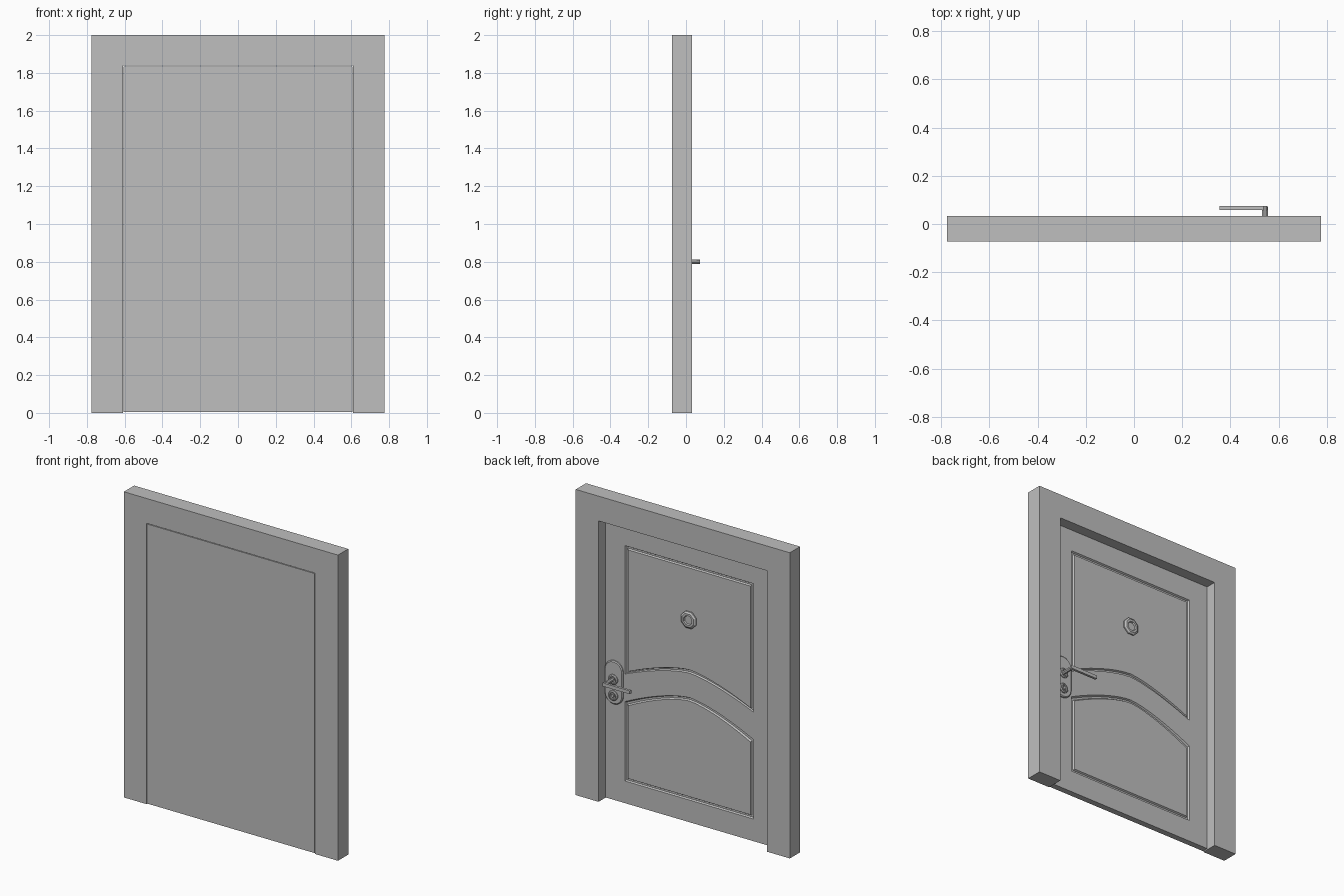
import bpy, bmesh, math
from mathutils import Matrix, Vector

cube = bpy.data.objects.get("Cube")
if cube:
    bpy.data.objects.remove(cube, do_unlink=True)

grey = bpy.data.materials.new("plain_grey")
grey.use_nodes = True
COLOR = (0.52, 0.52, 0.52, 1)
grey.diffuse_color = COLOR
grey.node_tree.nodes["Principled BSDF"].inputs["Base Color"].default_value = COLOR

FRONT, BACK, LEAF = -0.073, 0.033, -0.033   # depths of frame faces and door leaf


def finish(name, bm):
    bmesh.ops.recalc_face_normals(bm, faces=bm.faces)
    mesh = bpy.data.meshes.new(name)
    bm.to_mesh(mesh)
    bm.free()
    mesh.materials.append(grey)
    obj = bpy.data.objects.new(name, mesh)
    bpy.context.collection.objects.link(obj)
    return obj


def loop(bm, points, y):
    return [bm.verts.new((x, y, z)) for x, z in points]


def bridge(bm, a, b):
    n = len(a)
    for i in range(n):
        j = (i + 1) % n
        bm.faces.new((a[i], a[j], b[j], b[i]))


def layered(name, rings):
    """Stack of (outline, depth) rings, closed at both ends."""
    bm = bmesh.new()
    loops = [loop(bm, pts, y) for pts, y in rings]
    for a, b in zip(loops, loops[1:]):
        bridge(bm, a, b)
    bm.faces.new(loops[0])
    bm.faces.new(loops[-1])
    return finish(name, bm)


def circle(cx, cz, r, n):
    return [(cx + r * math.cos(2 * math.pi * (i + .5) / n),
             cz + r * math.sin(2 * math.pi * (i + .5) / n)) for i in range(n)]


def turned(name, cx, cz, n, profile):
    return layered(name, [(circle(cx, cz, r, n), y) for r, y in profile])


def stadium(cx, z0, z1, r, n=8):
    pts = []
    for cz, start in ((z1 - r, 0), (z0 + r, math.pi)):
        for i in range(n + 1):
            a = start + math.pi * i / n
            pts.append((cx + r * math.cos(a), cz + r * math.sin(a)))
    return pts


def rect(x0, x1, z0, z1):
    return [(x0, z0), (x1, z0), (x1, z1), (x0, z1)]


# Frame: two jambs and a head as one outline, open at the floor
W, H, IN, TOP = 0.775, 2.0, 0.61, 1.838
outline = [(-W, 0), (-W, H), (W, H), (W, 0), (IN, 0), (IN, TOP), (-IN, TOP), (-IN, 0)]
layered("door_frame", [(outline, FRONT), (outline, BACK)])


# Door leaf with two arched panels outlined by grooves on the back
def panel(flat, arch, rise, d):
    """Panel outline inset by d: one flat end, one arched end."""
    s = 1 if flat > arch else -1
    w, steps = 0.465 - d, 20
    pts = [(-w, flat - s * d), (w, flat - s * d)]
    for i in range(steps + 1):
        t = 1 - 2 * i / steps
        pts.append((w * t, arch + s * d + rise * (1 - abs(t) ** 1.5)))
    return pts


bm = bmesh.new()
edge = rect(-IN + .004, IN - .004, .005, TOP - .004)
front, back = loop(bm, edge, FRONT), loop(bm, edge, LEAF)
bm.faces.new(front)
bridge(bm, front, back)
fill = [bm.edges.get((back[i], back[i - 1])) for i in range(4)]
for shape in ((1.69, .85, .13), (.15, .67, .15)):
    rings = [loop(bm, panel(*shape, d), y) for d, y in
             ((0, LEAF), (.006, LEAF - .01), (.016, LEAF - .01), (.022, LEAF))]
    for a, b in zip(rings, rings[1:]):
        bridge(bm, a, b)
    bm.faces.new(rings[-1])
    fill += [bm.edges.get((rings[0][i], rings[0][i - 1])) for i in range(len(rings[0]))]
bmesh.ops.triangle_fill(bm, edges=fill, use_beauty=True, normal=Vector((0, 1, 0)))
finish("door_leaf", bm)

# Peephole: faceted collar with a sunken eye
turned("peephole", 0, 1.33, 8, [(.058, LEAF - .002), (.058, LEAF + .008), (.046, LEAF + .016),
                               (.032, LEAF + .016), (.028, LEAF + .006)])

# Lock plate with a chamfered rim
HX, HZ = 0.54, 0.80
FACE = LEAF + .012
layered("lock_plate", [(stadium(HX, .635, .92, .066), LEAF - .002),
                       (stadium(HX, .635, .92, .066), LEAF + .007),
                       (stadium(HX, .641, .914, .060), FACE)])

# Collars for the handle and the key cylinder
for name, z in (("handle_collar", HZ), ("key_collar", .695)):
    turned(name, HX, z, 12, [(.033, FACE - .002), (.033, FACE + .006), (.027, FACE + .011),
                             (.020, FACE + .011), (.018, FACE + .004)])
turned("key_cylinder", HX, .695, 12, [(.011, FACE), (.011, FACE + .012)])

# Lever handle: spindle and flat grip
turned("handle_spindle", HX + .003, HZ, 8, [(.013, FACE), (.013, .073)])
grip = rect(.355, HX + .012, HZ - .012, HZ + .010)
layered("handle_grip", [(grip, .059), (grip, .075)])
